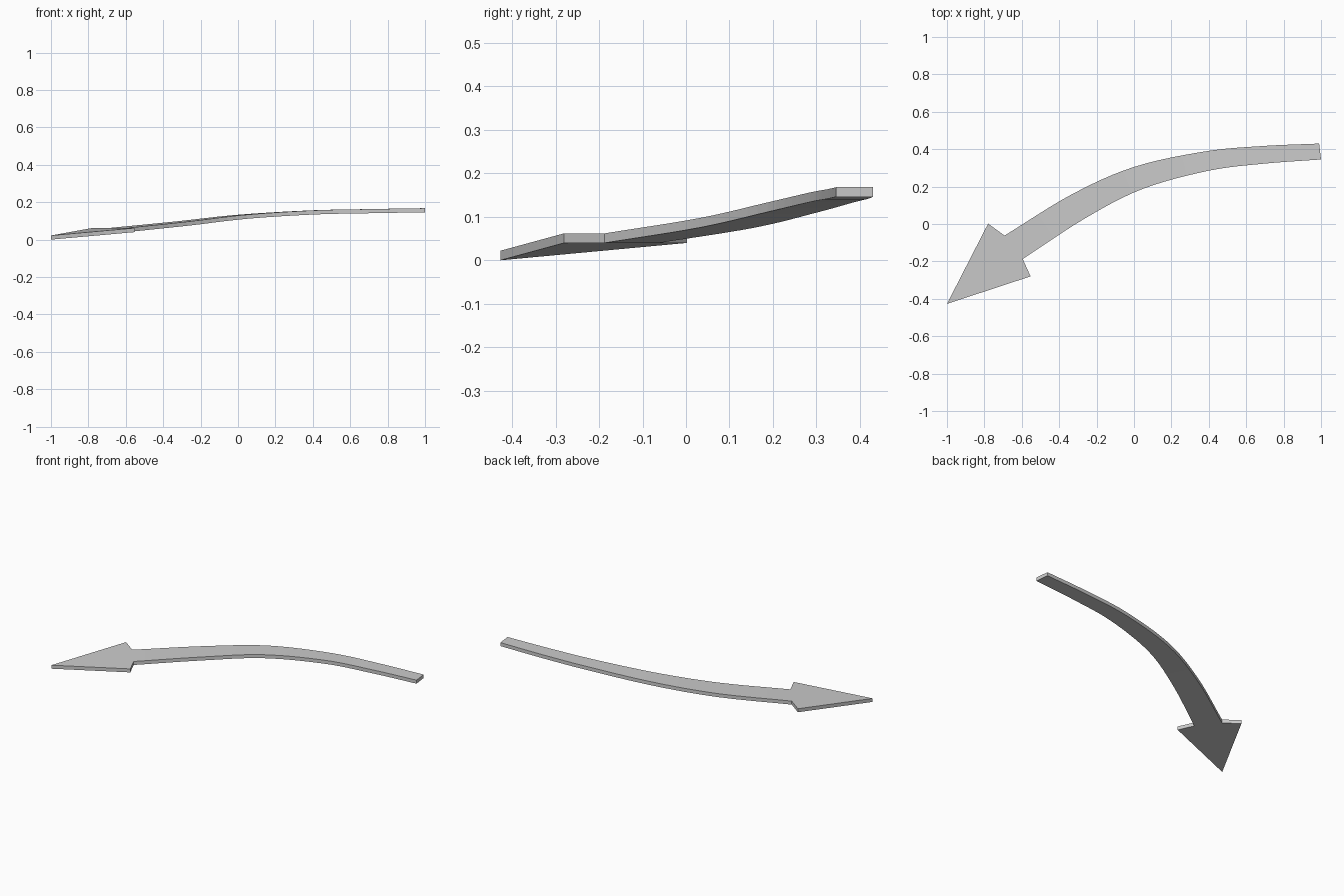
import bpy, bmesh
from mathutils import Vector

if "Cube" in bpy.data.objects:
    bpy.data.objects.remove(bpy.data.objects["Cube"])

THICK = 0.022
STEPS = 6
# Shaft cross-sections: outer edge x, y, inner edge x, y, top height
SECTIONS = [
    (-0.692, -0.062, -0.595, -0.187, 0.062),
    (-0.335, 0.157, -0.262, 0.030, 0.097),
    (0.00, 0.305, 0.045, 0.187, 0.133),
    (0.38, 0.388, 0.40, 0.285, 0.156),
    (0.69, 0.417, 0.70, 0.323, 0.163),
    (0.99, 0.43, 1.00, 0.345, 0.168),
]


def smooth(rows, steps):
    """Catmull-Rom interpolation through rows of numbers."""
    rows = [Vector(r) for r in rows]
    ext = [2 * rows[0] - rows[1]] + rows + [2 * rows[-1] - rows[-2]]
    out = []
    for a, b, c, d in zip(ext, ext[1:], ext[2:], ext[3:]):
        for i in range(steps):
            t = i / steps
            out.append(0.5 * (2 * b + (c - a) * t + (2 * a - 5 * b + 4 * c - d) * t * t
                              + (3 * b - a - 3 * c + d) * t ** 3))
    return out + [rows[-1]]


bm = bmesh.new()


def column(x, y, top):
    return bm.verts.new((x, y, top)), bm.verts.new((x, y, top - THICK))


# Curved, tapering shaft
pairs = [(column(r[0], r[1], r[4]), column(r[2], r[3], r[4])) for r in smooth(SECTIONS, STEPS)]
for (u0, l0), (u1, l1) in zip(pairs, pairs[1:]):
    for k in (0, 1):
        bm.faces.new((u0[k], l0[k], l1[k], u1[k]))

# Pointed head
tip = column(-1.0, -0.427, 0.022)
barb_in = column(-0.553, -0.28, 0.062)
barb_out = column(-0.78, 0.002, 0.062)
head = [tip, barb_in, pairs[0][1], pairs[0][0], barb_out]
for k in (0, 1):
    bm.faces.new([c[k] for c in head])

# Side walls around the whole outline
outline = [tip, barb_in] + [p[1] for p in pairs] + [p[0] for p in reversed(pairs)] + [barb_out]
for a, b in zip(outline, outline[1:] + outline[:1]):
    bm.faces.new((a[0], b[0], b[1], a[1]))

bmesh.ops.recalc_face_normals(bm, faces=bm.faces)
mesh = bpy.data.meshes.new("curved_arrow")
bm.to_mesh(mesh)
bm.free()
arrow = bpy.data.objects.new("curved_arrow", mesh)
bpy.context.collection.objects.link(arrow)
